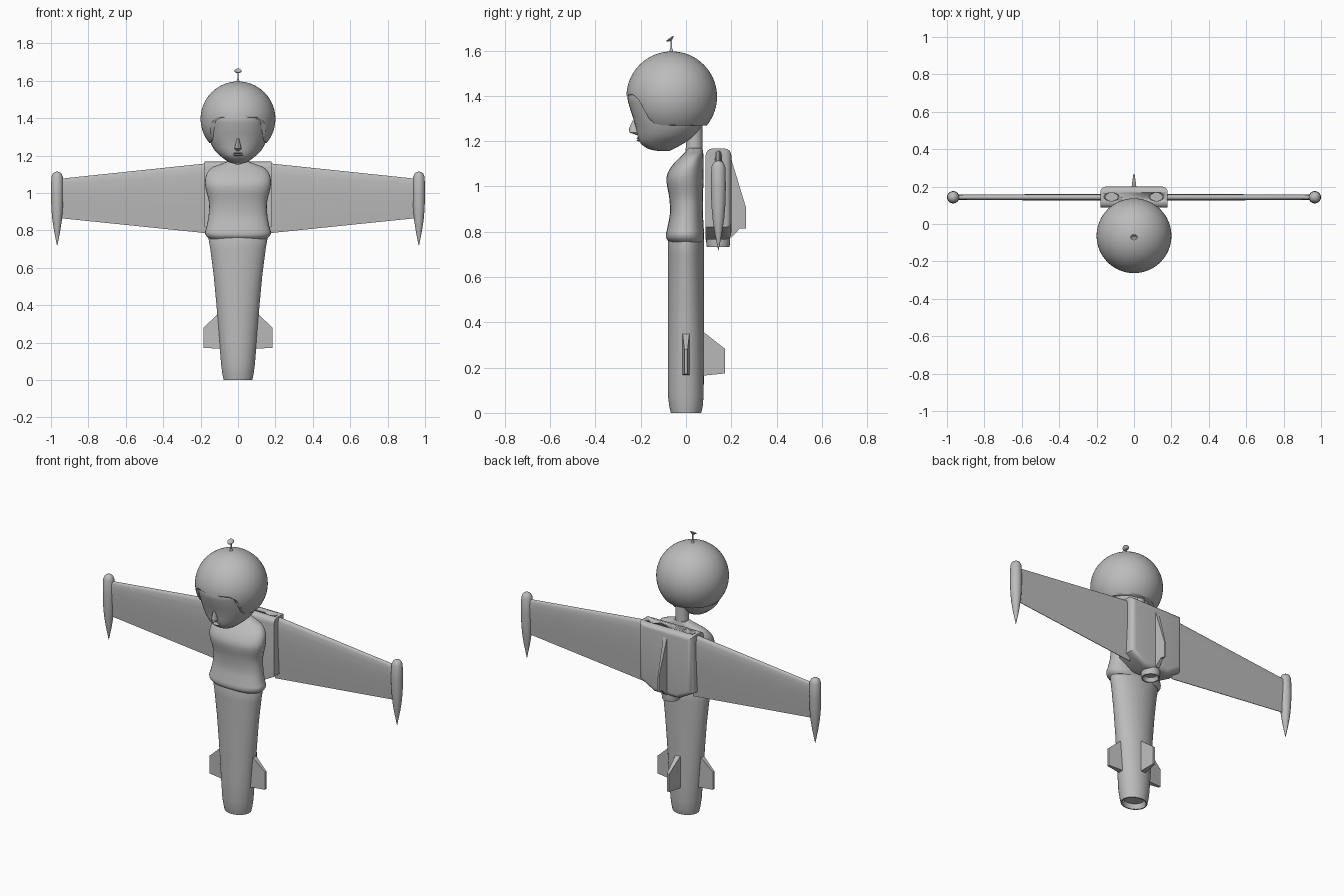
import bpy, bmesh, math
from mathutils import Vector

if "Cube" in bpy.data.objects:
    bpy.data.objects.remove(bpy.data.objects["Cube"])

grey = bpy.data.materials.new("plain_grey")
grey.use_nodes = True
grey.diffuse_color = (0.5, 0.5, 0.5, 1)
grey.node_tree.nodes["Principled BSDF"].inputs["Base Color"].default_value = (0.5, 0.5, 0.5, 1)


def finish(name, bm, angle=35):
    bmesh.ops.recalc_face_normals(bm, faces=bm.faces)
    mesh = bpy.data.meshes.new(name)
    bm.to_mesh(mesh)
    bm.free()
    mesh.materials.append(grey)
    ob = bpy.data.objects.new(name, mesh)
    bpy.context.collection.objects.link(ob)
    bpy.ops.object.select_all(action="DESELECT")
    ob.select_set(True)
    bpy.context.view_layer.objects.active = ob
    bpy.ops.object.shade_smooth_by_angle(angle=math.radians(angle))
    return ob


def skin(bm, loops):
    """Join rings of equal length and cap both ends."""
    rings = [[bm.verts.new(p) for p in loop] for loop in loops]
    n = len(rings[0])
    for a, b in zip(rings, rings[1:]):
        for i in range(n):
            bm.faces.new((a[i], a[(i + 1) % n], b[(i + 1) % n], b[i]))
    bm.faces.new(rings[0][::-1])
    bm.faces.new(rings[-1])


def smooth_rows(rows, steps):
    """Catmull-Rom rows between the given ones."""
    rows = [Vector(r) for r in rows]
    out = []
    for i in range(len(rows) - 1):
        a, b = rows[max(i - 1, 0)], rows[i]
        c, d = rows[i + 1], rows[min(i + 2, len(rows) - 1)]
        for s in range(steps):
            t = s / steps
            out.append(b + (c - a) * (t / 2) + (a * 2 - b * 5 + c * 4 - d) * (t * t / 2)
                       + (b * 3 - a - c * 3 + d) * (t ** 3 / 2))
    return out + [rows[-1]]


def loft(name, rows, steps=1, x=0, power=1.0, angle=35, n=40):
    """Rows are height, front y, back y, half width."""
    if steps > 1:
        rows = smooth_rows(rows, steps)
    loops = []
    for z, front, back, half in rows:
        loop = []
        for i in range(n):
            c, s = math.cos(math.tau * i / n), math.sin(math.tau * i / n)
            px = math.copysign(abs(c) ** power, c) * half
            py = math.copysign(abs(s) ** power, s) * (back - front) / 2
            loop.append((x + px, (front + back) / 2 + py, z))
        loops.append(loop)
    bm = bmesh.new()
    skin(bm, loops)
    return finish(name, bm, angle)


def turned(name, profile, x=0, y=0, angle=35, n=24):
    """Round part from height and radius pairs."""
    return loft(name, [(z, y - r, y + r, r) for z, r in profile], 1, x, 1, angle, n)


def fin(name, profile, turn, root, tip):
    """Profile is distance out and height; thickness tapers outwards."""
    far, near = max(p[0] for p in profile), min(p[0] for p in profile)
    ca, sa = math.cos(turn), math.sin(turn)
    loops = []
    for side in (-1, 1):
        loop = []
        for r, z in profile:
            t = side * (root + (tip - root) * (r - near) / (far - near)) / 2
            loop.append((r * ca - t * sa, r * sa + t * ca, z))
        loops.append(loop)
    bm = bmesh.new()
    skin(bm, loops)
    return finish(name, bm, 20)


def cut(ob, cutter):
    mod = ob.modifiers.new("cut", "BOOLEAN")
    mod.operation, mod.solver, mod.object = "DIFFERENCE", "EXACT", cutter
    cutter.hide_render = True
    cutter.hide_set(True)
    cutter.display_type = "WIRE"


# Tapered lower body with a hollow base
loft("lower_body", [
    (0.03, -0.055, 0.055, 0.06), (0.0, -0.06, 0.06, 0.07), (0.0, -0.067, 0.067, 0.077),
    (0.03, -0.074, 0.074, 0.083), (0.08, -0.08, 0.078, 0.09), (0.2, -0.08, 0.079, 0.1),
    (0.4, -0.08, 0.079, 0.115), (0.56, -0.08, 0.079, 0.13), (0.7, -0.08, 0.079, 0.148),
    (0.77, -0.08, 0.079, 0.16), (0.82, -0.06, 0.06, 0.14)])

# Jacket with hem, waist, chest and sloping shoulders
loft("torso", [
    (0.755, -0.074, 0.074, 0.155), (0.77, -0.086, 0.08, 0.17), (0.79, -0.088, 0.08, 0.176),
    (0.82, -0.082, 0.078, 0.168), (0.88, -0.071, 0.075, 0.157), (0.95, -0.074, 0.075, 0.155),
    (1.02, -0.086, 0.077, 0.172), (1.06, -0.08, 0.078, 0.176), (1.1, -0.055, 0.078, 0.168),
    (1.135, -0.02, 0.077, 0.14), (1.155, 0.0, 0.075, 0.09), (1.17, 0.01, 0.072, 0.05)],
    steps=4, power=0.85)
turned("neck", [(1.12, 0.042), (1.17, 0.037), (1.3, 0.037)], y=0.036)

# Face, nose and lips
loft("face", [
    (1.157, -0.125, -0.075, 0.02), (1.165, -0.165, -0.055, 0.05), (1.19, -0.2, -0.01, 0.085),
    (1.22, -0.213, 0.035, 0.118), (1.26, -0.222, 0.065, 0.143), (1.3, -0.233, 0.07, 0.155),
    (1.35, -0.249, 0.07, 0.16), (1.4, -0.258, 0.06, 0.16), (1.45, -0.235, 0.05, 0.14)],
    steps=4, power=0.95)
loft("nose", [(1.228, -0.222, -0.2, 0.012), (1.238, -0.25, -0.2, 0.019),
              (1.255, -0.252, -0.2, 0.014), (1.29, -0.236, -0.2, 0.007)], n=12)
for label, z in (("upper_lip", 1.213), ("lower_lip", 1.203)):
    loft(label, [(z - 0.006, -0.206, -0.17, 0.02), (z, -0.219, -0.17, 0.032),
                 (z + 0.006, -0.212, -0.17, 0.02)], n=16)

# Round helmet, open at the face and underneath
bm = bmesh.new()
bmesh.ops.create_uvsphere(bm, u_segments=64, v_segments=40, radius=0.2)
bmesh.ops.translate(bm, verts=bm.verts, vec=(0, -0.063, 1.396))
helmet = finish("helmet", bm)
opening = [(0.3, 1.268), (-0.1, 1.268), (-0.14, 1.278), (-0.165, 1.3), (-0.187, 1.34),
           (-0.21, 1.385), (-0.235, 1.403), (-0.4, 1.398), (-0.4, 1.1), (0.3, 1.1)]
bm = bmesh.new()
skin(bm, [[(x, y, z) for y, z in opening] for x in (-0.4, 0.4)])
cut(helmet, finish("helmet_opening_cutter", bm))

# Antenna with a tilted dish
turned("antenna", [(1.585, 0.014), (1.598, 0.008), (1.61, 0.004), (1.645, 0.004)], y=-0.065, n=12)
dish = turned("antenna_dish", [(-0.005, 0.005), (0.004, 0.019), (0.008, 0.018), (0.002, 0.004)], n=16)
dish.location = (0, -0.068, 1.648)
dish.rotation_euler = (math.radians(35), 0, 0)

# Flight pack with rounded edges and two top intakes
outline = [(-0.18, 1.167), (-0.18, 0.82), (-0.08, 0.765), (0.08, 0.765), (0.18, 0.82), (0.18, 1.167)]
bm = bmesh.new()
skin(bm, [[(x, y, z) for x, z in outline] for y in (0.087, 0.2)])
edges = [e for e in bm.edges if all(v.co.y > 0.1 for v in e.verts)
         or all(v.co.z > 1.1 for v in e.verts) and abs(e.verts[0].co.x - e.verts[1].co.x) > 0.1]
bmesh.ops.bevel(bm, geom=edges, offset=0.03, segments=5, profile=0.5, affect="EDGES")
pack = finish("flight_pack", bm)
for side, x in (("right", -0.12), ("left", 0.12)):
    cut(pack, loft(side + "_intake_cutter", [(1.13, 0.123, 0.167, 0.035), (1.2, 0.123, 0.167, 0.045)], x=x, n=24))
turned("nozzle", [(0.755, 0.035), (0.732, 0.044), (0.732, 0.05), (0.755, 0.053), (0.79, 0.053)], y=0.142)
fin("pack_fin", [(0.18, 1.14), (0.2, 1.12), (0.265, 0.907), (0.265, 0.814),
                 (0.238, 0.814), (0.2, 0.775), (0.18, 0.775)], math.pi / 2, 0.03, 0.008)

# Wings with a rounded upper edge and thin lower edge, and pods at the tips
section = [(0, 0.005), (0.015, 0.011), (0.05, 0.015), (0.15, 0.018), (0.35, 0.017), (0.6, 0.012), (0.8, 0.007), (1, 0.002)]
contour = section + [(c, -t) for c, t in reversed(section)]
for side, sign in (("right", -1), ("left", 1)):
    bm = bmesh.new()
    skin(bm, [[(sign * x, 0.143 + t * thick, top + (low - top) * c) for c, t in contour]
              for x, top, low, thick in ((0.15, 1.16, 0.783, 1), (0.96, 1.075, 0.866, 0.8))])
    finish(side + "_wing", bm, 50)
    turned(side + "_wing_pod", [(0.718, 0.001), (0.8, 0.017), (0.86, 0.026), (0.92, 0.031), (1.0, 0.033),
                                (1.085, 0.031), (1.104, 0.023), (1.112, 0.012), (1.114, 0.002)],
           x=sign * 0.967, y=0.143, angle=50)

# Three tail fins on the lower body
for name, turn, root in (("left_tail_fin", 0, 0.08), ("right_tail_fin", math.pi, 0.08), ("back_tail_fin", math.pi / 2, 0.06)):
    fin(name, [(root, 0.165), (root, 0.375), (0.115, 0.345), (0.185, 0.28),
               (0.185, 0.172), (0.11, 0.168)] if turn != math.pi / 2 else
        [(root, 0.165), (root, 0.37), (0.08, 0.355), (0.172, 0.283), (0.172, 0.174), (0.08, 0.165)],
        turn, 0.036, 0.014)
